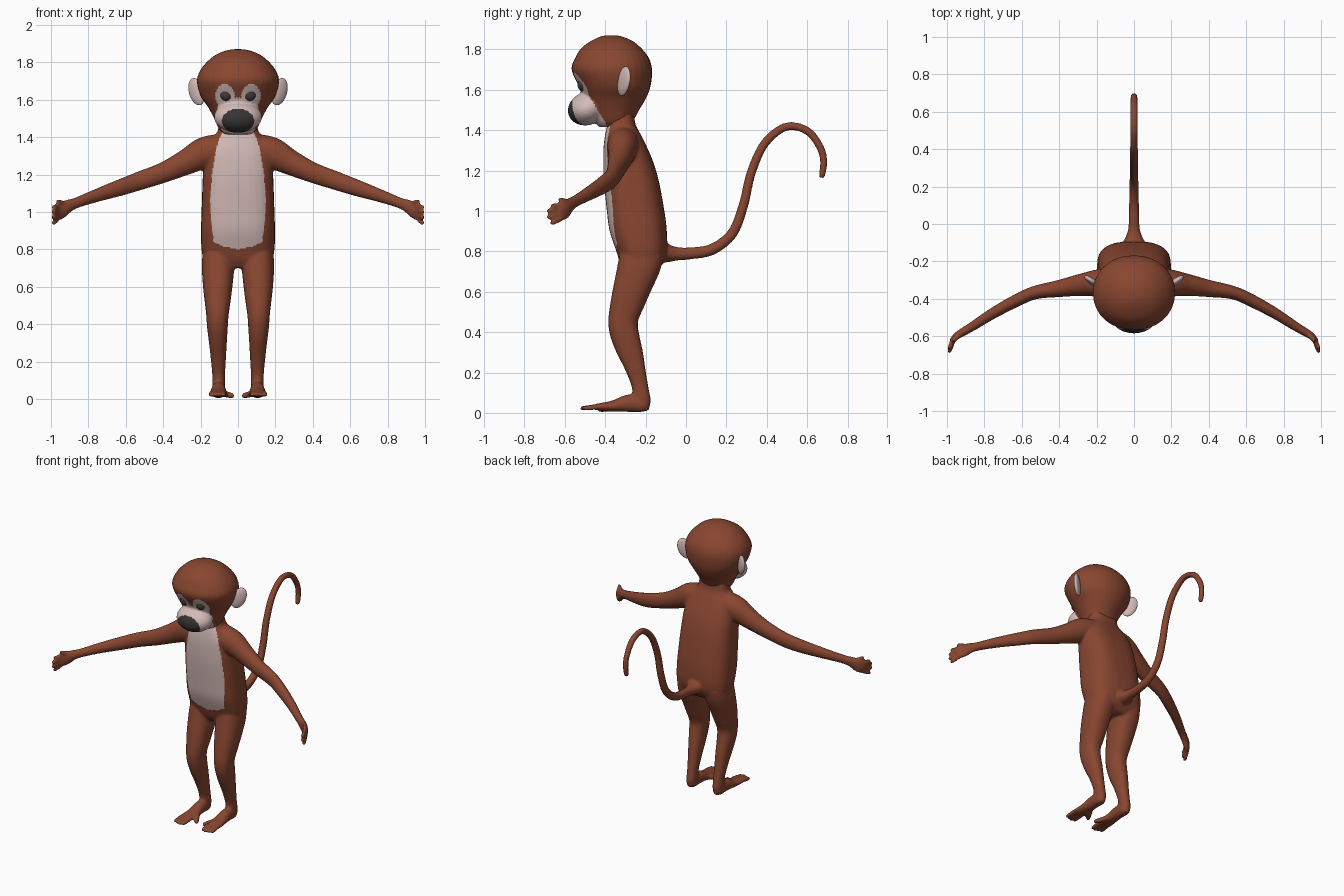
import bpy, bmesh, math
from mathutils import Vector, Matrix

if "Cube" in bpy.data.objects:
    bpy.data.objects.remove(bpy.data.objects["Cube"])


def material(name, rgb):
    m = bpy.data.materials.new(name)
    m.diffuse_color = (*rgb, 1)
    m.use_nodes = True
    m.node_tree.nodes["Principled BSDF"].inputs["Base Color"].default_value = m.diffuse_color
    return m


BROWN = material("brown fur", (0.25, 0.062, 0.03))
PALE = material("pale skin", (0.66, 0.50, 0.48))
DARK = material("dark muzzle", (0.04, 0.034, 0.034))
EYE = material("eye grey", (0.055, 0.045, 0.043))


def smooth(rows, steps=5):
    """Catmull-Rom interpolation through rows of numbers."""
    out = []
    for i in range(len(rows) - 1):
        p0, p1, p2 = rows[max(i - 1, 0)], rows[i], rows[i + 1]
        p3 = rows[min(i + 2, len(rows) - 1)]
        for k in range(steps):
            t = k / steps
            out.append([0.5 * (2 * b + (c - a) * t + (2 * a - 5 * b + 4 * c - d) * t * t
                               + (3 * b - a - 3 * c + d) * t ** 3)
                        for a, b, c, d in zip(p0, p1, p2, p3)])
    return out + [list(rows[-1])]


def ring(centre, u, v, e, n=32):
    """Superellipse section."""
    def f(q):
        return math.copysign(abs(q) ** (2 / e), q)
    return [centre + u * f(math.cos(2 * math.pi * k / n)) + v * f(math.sin(2 * math.pi * k / n))
            for k in range(n)]


def loft(bm, rings):
    loops = [[bm.verts.new(p) for p in r] for r in rings]
    n = len(loops[0])
    for a, b in zip(loops, loops[1:]):
        for k in range(n):
            bm.faces.new((a[k], a[(k + 1) % n], b[(k + 1) % n], b[k]))
    bm.faces.new(loops[0][::-1])
    bm.faces.new(loops[-1])


def column(bm, rows, e, s=1):
    """Upright loft; rows are (z, y front, y back, x from, x to)."""
    loft(bm, [ring(Vector((s * (x0 + x1) / 2, (yf + yb) / 2, z)),
                   Vector(((x1 - x0) / 2, 0, 0)), Vector((0, (yb - yf) / 2, 0)), e)
              for z, yf, yb, x0, x1 in smooth(rows)])


def limb(bm, rows, ref, s=1):
    """Loft along a path; rows are (x, y, z, size along ref, size across)."""
    rows = smooth(rows)
    pts = [Vector((s * r[0], r[1], r[2])) for r in rows]
    rings = []
    for i, r in enumerate(rows):
        t = (pts[min(i + 1, len(pts) - 1)] - pts[max(i - 1, 0)]).normalized()
        u = (ref - t * ref.dot(t)).normalized()
        rings.append(ring(pts[i], u * r[3], t.cross(u) * r[4], 2, 20))
    loft(bm, rings)


def digit(bm, a, b, r, s):
    """Finger or toe with a rounded tip."""
    a, b = Vector(a), Vector(b)
    rows = [(*a.lerp(b, t), r * k, r * k)
            for t, k in ((-0.2, 1), (0.3, 1.05), (0.8, 0.95), (0.95, 0.7), (1, 0.3))]
    limb(bm, rows, Vector((0, 0, 1)), s)


def ellipsoid(bm, loc, rot, size):
    bmesh.ops.create_uvsphere(bm, u_segments=32, v_segments=20, radius=1,
                              matrix=Matrix.LocRotScale(Vector(loc), rot, Vector(size)))


def finish(name, bm, mats, voxel=0, rule=None):
    bmesh.ops.recalc_face_normals(bm, faces=bm.faces)
    me = bpy.data.meshes.new(name)
    bm.to_mesh(me)
    bm.free()
    ob = bpy.data.objects.new(name, me)
    bpy.context.collection.objects.link(ob)
    if voxel:  # fuse the overlapping parts into one skin
        m = ob.modifiers.new("fuse", 'REMESH')
        m.mode, m.voxel_size = 'VOXEL', voxel
        m = ob.modifiers.new("soften", 'SMOOTH')
        m.factor, m.iterations = 0.5, 4
        dg = bpy.context.evaluated_depsgraph_get()
        me = bpy.data.meshes.new_from_object(ob.evaluated_get(dg))
        ob.modifiers.clear()
        ob.data = me
    me.materials.clear()
    for m in mats:
        me.materials.append(m)
    for p in me.polygons:
        p.use_smooth = True
        p.material_index = rule(p.center, p.normal) if rule else 0
    return ob


Z, X = Vector((0, 0, 1)), Vector((1, 0, 0))

# Torso
body = bmesh.new()
column(body, [(0.70, -.30, -.15, -.15, .15), (0.74, -.325, -.115, -.18, .18),
              (0.80, -.345, -.095, -.195, .195), (0.90, -.378, -.095, -.198, .198),
              (1.00, -.392, -.107, -.195, .195), (1.15, -.407, -.135, -.19, .19),
              (1.25, -.41, -.165, -.185, .185), (1.32, -.408, -.195, -.175, .175),
              (1.38, -.40, -.225, -.145, .145), (1.43, -.39, -.25, -.11, .11),
              (1.50, -.39, -.26, -.10, .10)], 2.7)

for s in (1, -1):
    # Leg
    column(body, [(.78, -.33, -.11, .02, .19), (.70, -.345, -.13, .02, .193),
                  (.60, -.365, -.175, .03, .187), (.52, -.378, -.21, .04, .178),
                  (.45, -.385, -.238, .05, .17), (.38, -.375, -.23, .055, .165),
                  (.30, -.345, -.213, .06, .155), (.21, -.30, -.20, .065, .145),
                  (.12, -.267, -.185, .07, .137), (.06, -.27, -.175, .07, .137),
                  (.01, -.26, -.185, .08, .128)], 2.3, s)
    # Foot and toes
    limb(body, [(.104, -.185, .035, .02, .02), (.104, -.21, .04, .036, .034),
                (.104, -.28, .048, .044, .038), (.105, -.36, .034, .028, .045),
                (.11, -.42, .03, .02, .046), (.11, -.45, .03, .014, .04)], Z, s)
    for i in range(4):
        digit(body, (.074 + .023 * i, -.44, .03),
              (.078 + .0225 * i, -.525 + .008 * abs(i - 1), .022), .0125, s)
    digit(body, (.075, -.35, .028), (.026, -.435, .016), .016, s)
    # Arm and palm
    limb(body, [(.08, -.31, 1.34, .08, .08), (.18, -.315, 1.315, .085, .075),
                (.28, -.325, 1.265, .068, .06), (.40, -.345, 1.21, .055, .046),
                (.53, -.367, 1.165, .05, .036), (.63, -.41, 1.13, .045, .034),
                (.75, -.475, 1.09, .036, .030), (.86, -.545, 1.05, .029, .025),
                (.91, -.575, 1.03, .036, .022), (.95, -.60, 1.005, .046, .019),
                (.975, -.63, .993, .042, .014)], Z, s)
    # Fingers and thumb
    for i, (ty, tz) in enumerate(((-.67, 1.026), (-.69, 1.0), (-.69, .968), (-.672, .936))):
        digit(body, (.966, -.62, 1.027 - .022 * i), (.99, ty, tz), .0125, s)
    digit(body, (.915, -.57, 1.04), (.97, -.63, 1.058), .0135, s)

# Tail
limb(body, [(0, -.14, .80, .07, .06), (0, -.09, .79, .055, .045), (0, -.04, .788, .034, .033),
            (0, .02, .79, .028, .03), (0, .13, .81, .026, .028), (0, .23, .89, .024, .026),
            (0, .285, 1.03, .024, .024), (0, .32, 1.18, .023, .023), (0, .38, 1.32, .022, .022),
            (0, .46, 1.40, .021, .021), (0, .53, 1.42, .02, .02), (0, .61, 1.39, .02, .02),
            (0, .667, 1.31, .019, .019), (0, .682, 1.24, .018, .018), (0, .673, 1.175, .016, .016),
            (0, .671, 1.163, .009, .009)], X)

BELLY = [(.80, 0), (.815, .08), (.84, .13), (.90, .14), (1.05, .15),
         (1.20, .14), (1.35, .115), (1.46, .07)]


def body_rule(c, n):
    # pale belly patch
    if c.y > -.28 or n.y > -0.1:
        return 0
    for (z0, w0), (z1, w1) in zip(BELLY, BELLY[1:]):
        if z0 <= c.z < z1:
            return int(abs(c.x) < w0 + (w1 - w0) * (c.z - z0) / (z1 - z0))
    return 0


finish("body", body, [BROWN, PALE], .008, body_rule)

# Head with muzzle
head = bmesh.new()
column(head, [(z, yf, yb, -w, w) for z, yf, yb, w in (
    (1.415, -.43, -.29, .07), (1.44, -.45, -.265, .10), (1.50, -.48, -.232, .128),
    (1.56, -.51, -.197, .160), (1.62, -.532, -.175, .20), (1.70, -.567, -.168, .22),
    (1.76, -.548, -.185, .20), (1.81, -.515, -.225, .158), (1.845, -.465, -.27, .11),
    (1.865, -.42, -.32, .055), (1.87, -.39, -.35, .02))], 2.1)
ellipsoid(head, (0, -.487, 1.508), Matrix.Rotation(math.radians(20), 3, 'X'), (.128, .10, .082))


def head_rule(c, n):
    ax = abs(c.x)
    # dark nose and mouth
    if c.y < -.49 and (ax / .087) ** 2 + ((c.z - 1.487) / .064) ** 2 < 1:
        return 2
    # pale muzzle and eye patches
    if c.z < 1.59 and c.y < -.40 - .62 * (c.z - 1.44):
        return 1
    if c.y < -.42 and ((ax - .07) / .052) ** 2 + ((c.z - 1.62) / .064) ** 2 < 1:
        return 1
    return 1 if c.y < -.45 and ax < .05 and 1.58 < c.z < 1.61 else 0


finish("head", head, [BROWN, PALE, DARK], .007, head_rule)

for s, side in ((1, "left"), (-1, "right")):
    # Eye
    bm = bmesh.new()
    ellipsoid(bm, (s * .063, -.513, 1.625), None, (.031, .024, .031))
    finish(side + "_eye", bm, [EYE])
    # Ear
    bm = bmesh.new()
    rot = Matrix.Rotation(s * math.radians(35), 3, 'Z') @ Matrix.Rotation(s * math.radians(22), 3, 'Y')
    ellipsoid(bm, (s * .222, -.308, 1.643), rot, (.047, .018, .076))
    finish(side + "_ear", bm, [PALE])
